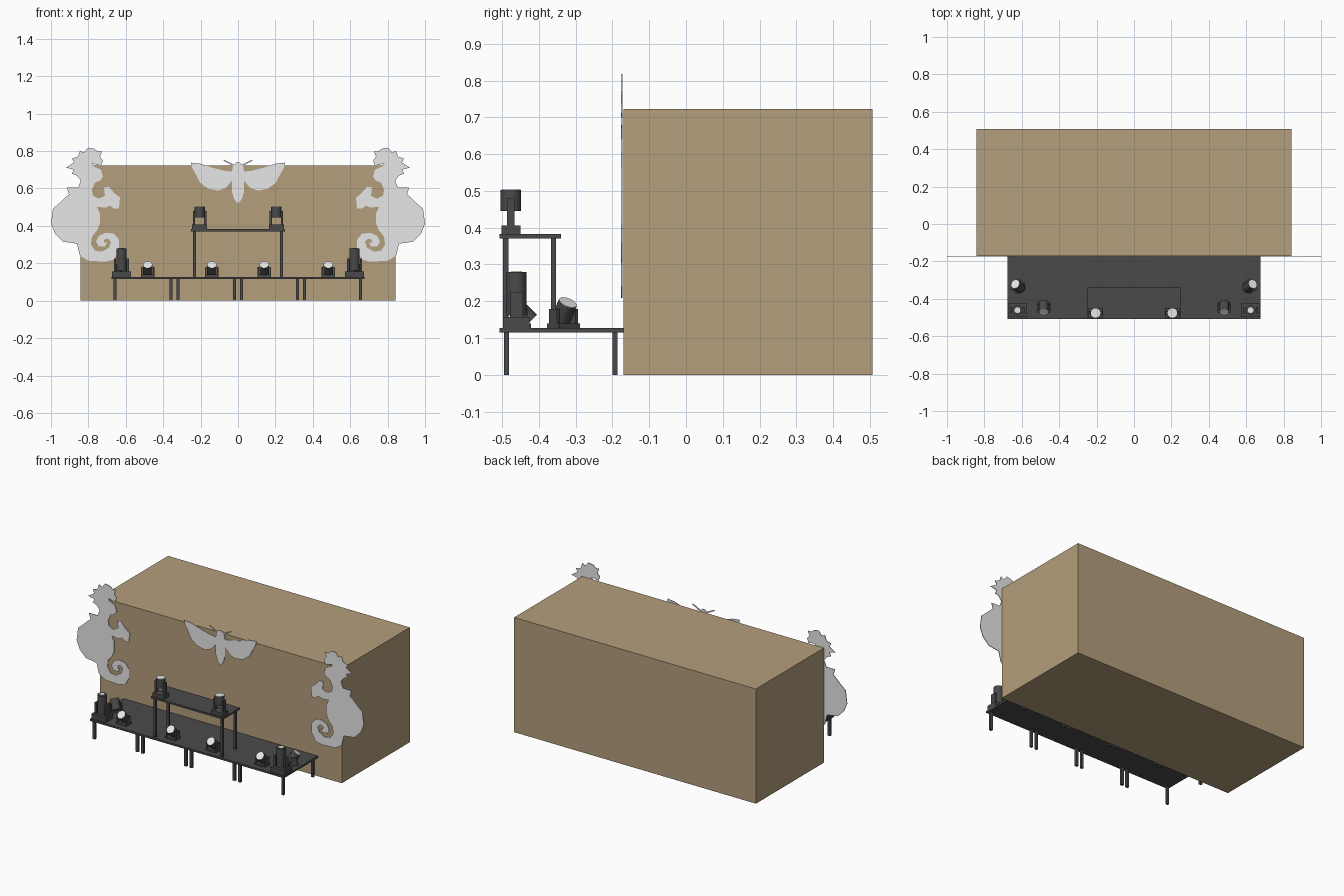
import bpy, bmesh, math
from mathutils import Matrix, Vector

if "Cube" in bpy.data.objects:
    bpy.data.objects.remove(bpy.data.objects["Cube"])


def material(name, rgb):
    m = bpy.data.materials.new(name)
    m.diffuse_color = (*rgb, 1)
    m.use_nodes = True
    m.node_tree.nodes["Principled BSDF"].inputs["Base Color"].default_value = m.diffuse_color
    return m


TAN = material("tan_board", (0.455, 0.342, 0.2))
DARK = material("dark_metal", (0.068, 0.068, 0.068))
WHITE = material("pale_white", (0.8, 0.8, 0.8))


def finish(name, bm, mat, smooth=False):
    bmesh.ops.recalc_face_normals(bm, faces=bm.faces[:])
    me = bpy.data.meshes.new(name)
    bm.to_mesh(me)
    bm.free()
    me.materials.append(mat)
    ob = bpy.data.objects.new(name, me)
    bpy.context.collection.objects.link(ob)
    if smooth:
        bpy.ops.object.select_all(action='DESELECT')
        ob.select_set(True)
        bpy.context.view_layer.objects.active = ob
        bpy.ops.object.shade_smooth_by_angle(angle=math.radians(35))
    return ob


def box(name, lo, hi, mat, frame=Matrix()):
    lo, hi = Vector(lo), Vector(hi)
    bm = bmesh.new()
    bmesh.ops.create_cube(bm, size=1, matrix=frame @ Matrix.Translation((lo + hi) / 2)
                          @ Matrix.Diagonal((*(hi - lo), 1)))
    return finish(name, bm, mat)


def rod(name, a, b, r, mat, frame=Matrix(), sides=24):
    a, b = Vector(a), Vector(b)
    turn = (b - a).to_track_quat('Z', 'Y').to_matrix().to_4x4()
    bm = bmesh.new()
    bmesh.ops.create_cone(bm, cap_ends=True, segments=sides, radius1=r, radius2=r,
                          depth=(b - a).length,
                          matrix=frame @ Matrix.Translation((a + b) / 2) @ turn)
    return finish(name, bm, mat, True)


def plate(name, pts, y=-0.177, thick=0.004):
    bm = bmesh.new()
    face = bm.faces.new([bm.verts.new((x, y, z)) for x, z in pts])
    ext = bmesh.ops.extrude_face_region(bm, geom=[face], use_keep_orig=True)
    bmesh.ops.translate(bm, vec=(0, thick, 0),
                        verts=[v for v in ext['geom'] if isinstance(v, bmesh.types.BMVert)])
    return finish(name, bm, WHITE)


def table(name, x0, x1, y0, y1, z0, z1, leg_ys):
    box(name + "_top", (x0, y0, z1 - 0.012), (x1, y1, z1), DARK)
    for x in (x0 + 0.019, x1 - 0.019):
        for y in leg_ys:
            box(name + "_leg", (x - 0.008, y - 0.007, z0), (x + 0.008, y + 0.007, z1 - 0.01), DARK)


# Main block and staging
box("main_block", (-0.842, -0.17, 0), (0.842, 0.507, 0.722), TAN)
for i in range(4):
    x = -0.677 + i * 0.338
    table("stage_deck", x, x + 0.338, -0.507, -0.17, 0, 0.127, (-0.488, -0.193))
table("upper_table", -0.252, 0.252, -0.507, -0.34, 0.127, 0.383, (-0.49, -0.36))

# Upright moving lamps
def moving_lamp(x, y, z, base, arm, head, lens):
    f = Matrix.Translation((x, y, z))
    bx, by, bz = base
    ax, ay, az = arm
    r, h0, h1 = head
    box("lamp_base", (-bx, -by, 0), (bx, by, bz), DARK, f)
    for s in (-1, 1):
        box("lamp_arm", (s * ax - 0.006, -ay, bz), (s * ax + 0.006, ay, az), DARK, f)
    rod("lamp_head", (0, 0, h0), (0, 0, h1), r, DARK, f)
    rod("lamp_lens", (0, 0, h1), (0, 0, h1 + 0.002), lens, WHITE, f)


for s in (-1, 1):
    moving_lamp(s * 0.205, -0.476, 0.383, (0.04, 0.026, 0.023), (0.03, 0.01, 0.096),
                (0.028, 0.062, 0.119), 0.026)
    moving_lamp(s * 0.623, -0.461, 0.127, (0.05, 0.036, 0.03), (0.034, 0.018, 0.098),
                (0.027, 0.034, 0.152), 0.015)


# Small tilted lamps on short yokes
def tilted_lamp(x, y, yaw, tilt):
    f = Matrix.Translation((x, y, 0.127)) @ Matrix.Rotation(yaw, 4, 'Z')
    c = Vector((0, 0, 0.041))
    d = Vector((0, -math.cos(tilt), math.sin(tilt)))
    box("small_lamp_base", (-0.036, -0.026, 0), (0.036, 0.026, 0.012), DARK, f)
    for s in (-1, 1):
        box("small_lamp_arm", (s * 0.032 - 0.004, -0.018, 0.01),
            (s * 0.032 + 0.004, 0.018, 0.052), DARK, f)
    rod("small_lamp_body", c - d * 0.033, c + d * 0.033, 0.026, DARK, f)
    rod("small_lamp_lens", c + d * 0.033, c + d * 0.035, 0.025, WHITE, f)


for x in (-0.483, -0.14, 0.14, 0.483):
    tilted_lamp(x, -0.447, 0, math.radians(45))
for s in (-1, 1):
    tilted_lamp(s * 0.62, -0.333, s * math.radians(128), math.radians(56))

# Seahorse cut-outs: outline on a fine grid, mirrored to the other side
K = 187.0
SEAHORSE = [
    (80, 151), (84, 153), (88, 148), (94, 149), (98, 152), (102, 152), (100, 157), (103, 161),
    (101, 166), (92, 164), (94, 167), (101, 170), (103, 177), (100, 181), (95, 183), (92, 190),
    (93, 196), (99, 199), (105, 196), (104, 188), (109, 187), (114, 193), (120, 198), (119, 209),
    (114, 209), (110, 206), (105, 208), (97, 207), (100, 214), (100, 224), (97, 231), (92, 237),
    (91, 245), (95, 251), (102, 252), (109, 248), (111, 242), (108, 239), (104, 240), (104, 243),
    (107, 243), (105, 247), (99, 247), (96, 242), (99, 236), (106, 233), (114, 234), (119, 240),
    (119, 251), (114, 260), (105, 262), (88, 261), (80, 256), (77, 244), (63, 242), (55, 234),
    (51, 224), (53, 209), (60, 203), (65, 198), (69, 195), (67, 188), (78, 188), (81, 181),
    (77, 176), (72, 174), (74, 170), (66, 168), (74, 163), (72, 159), (78, 157)]
for s in (-1, 1):
    plate("seahorse_cutout", [(s * (238 - px) / K, (301 - pz) / K) for px, pz in SEAHORSE])

# Moth cut-out: half outline from head to tail, mirrored
MOTH = [(2, 163), (5, 166), (6, 172), (14, 171), (26, 168), (38, 164), (47, 163), (46, 168),
        (42, 175), (38, 183), (30, 189), (20, 191), (12, 188), (6, 181), (6, 192), (4, 199),
        (1, 203)]
half = [(x / K, (301 - z) / K) for x, z in MOTH]
plate("moth_cutout", half + [(-x, z) for x, z in reversed(half)])
for s in (-1, 1):
    plate("moth_antenna", [(s * 0.014, 0.724), (s * 0.075, 0.754), (s * 0.077, 0.748),
                           (s * 0.016, 0.716)])
